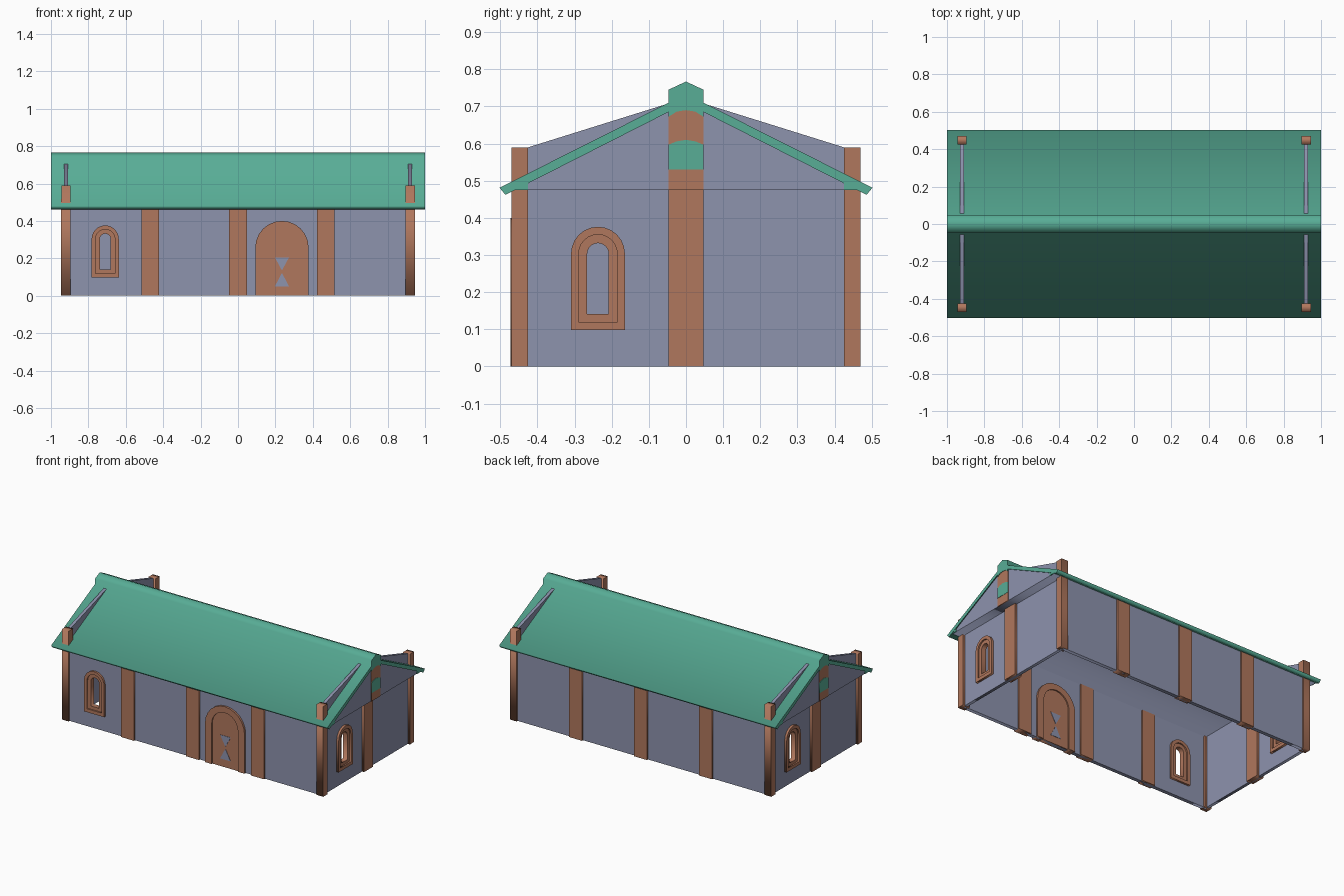
import bpy, math
from mathutils import Matrix

if "Cube" in bpy.data.objects:
    bpy.data.objects.remove(bpy.data.objects["Cube"])


def material(name, rgb):
    m = bpy.data.materials.new(name)
    lin = [((c / 255 + 0.055) / 1.055) ** 2.4 for c in rgb]
    m.diffuse_color = (*lin, 1)
    m.use_nodes = True
    m.node_tree.nodes["Principled BSDF"].inputs["Base Color"].default_value = m.diffuse_color
    return m


GREEN = material("roof green", (88, 173, 150))
STONE = material("wall lavender grey", (141, 147, 174))
WOOD = material("timber brown", (176, 119, 93))


def rect(x0, x1, z0, z1):
    return [(x0, z0), (x1, z0), (x1, z1), (x0, z1)]


def arch(cx, w, z0, z1, n=12):
    """Round-topped outline."""
    r = w / 2
    top = [(cx + r * math.cos(math.pi * i / n), z1 - r + r * math.sin(math.pi * i / n))
           for i in range(n + 1)]
    return [(cx - r, z0), (cx + r, z0)] + top


def mirrored(half):
    """Complete a right-hand outline running from bottom to the top centre."""
    return half + [(-x, z) for x, z in reversed(half) if abs(x) > 1e-6]


def panel(name, loops, thick, dist, turn, mat):
    """Upright plate with holes; dist is how far it lies from the centre,
    turn 0 = front, 90 = right, 180 = back, -90 = left."""
    cu = bpy.data.curves.new(name, 'CURVE')
    cu.dimensions = '2D'
    cu.fill_mode = 'BOTH'
    cu.extrude = thick / 2
    for pts in loops:
        s = cu.splines.new('POLY')
        s.points.add(len(pts) - 1)
        for p, (x, z) in zip(s.points, pts):
            p.co = (x, z, 0, 1)
        s.use_cyclic_u = True
    tmp = bpy.data.objects.new("tmp", cu)
    me = bpy.data.meshes.new_from_object(tmp)
    bpy.data.objects.remove(tmp)
    me.transform(Matrix.Rotation(math.radians(turn), 4, 'Z')
                 @ Matrix.Translation((0, -dist, 0))
                 @ Matrix.Rotation(math.pi / 2, 4, 'X'))
    me.materials.clear()
    me.materials.append(mat)
    me.name = name
    ob = bpy.data.objects.new(name, me)
    bpy.context.collection.objects.link(ob)
    return ob


WX, WY = 0.92, 0.4475   # wall centre lines


def window(name, cx, dist, turn):
    panel(name + "_frame", [arch(cx, .145, .098, .376), arch(cx, .104, .12, .355)],
          .05, dist, turn, WOOD)
    panel(name + "_inner_frame", [arch(cx, .106, .119, .356), arch(cx, .058, .141, .332)],
          .032, dist, turn, WOOD)


# long walls
front_x = -0.71
panel("front_wall", [rect(-WX, WX, 0, .478), arch(front_x, .1, .122, .353)], .024, WY, 0, STONE)
panel("back_wall", [rect(-WX, WX, 0, .478)], .024, WY, 180, STONE)
window("front_window", front_x, WY, 0)

# posts along the long walls
for side, turn in (("front", 0), ("back", 180)):
    for i, x in enumerate((-.47, 0, .47)):
        panel(f"{side}_post_{i}", [rect(x - .047, x + .047, 0, .474)], .045, WY, turn, WOOD)

# door with an arched surround and hourglass inlay
DX = .235
panel("door_surround", [arch(DX, .285, 0, .4)[1:] + [(DX - .1425, 0), (DX - .095, 0)]
                        + arch(DX, .19, 0, .36)[:1:-1] + [(DX + .095, 0)]],
      .05, WY, 0, WOOD)
panel("door", [arch(DX, .192, 0, .361)], .034, WY, 0, WOOD)
for i, tri in enumerate(([(-.038, .205), (0, .135), (.038, .205)],
                         [(-.038, .05), (.038, .05), (0, .122)])):
    panel(f"door_inlay_{i}", [[(DX + x, z) for x, z in tri]], .038, WY, 0, STONE)

# end walls with raised parapets, windows, posts and gable decoration
gable_arc = [(.047, .672), (.025, .686), (0, .69)]
for side, turn in (("right", 90), ("left", -90)):
    outline = mirrored([(WY, 0), (WY, .585), (.425, .59), (.047, .708)])
    panel(side + "_end_wall", [outline, arch(-.237, .1, .122, .353)], .02, WX, turn, STONE)
    window(side + "_window", -.237, WX, turn)
    panel(side + "_end_post", [rect(-.047, .047, 0, .4745)], .05, WX, turn, WOOD)
    for s in (-1, 1):
        a, b = sorted((s * .425, s * .47))
        panel(f"{side}_corner_post_{s}", [rect(a, b, 0, .59)], .05, WX, turn, WOOD)
        panel(f"{side}_eave_trim_{s}", [[(s * .425, .475), (s * .468, .475), (s * .425, .497)]],
              .006, .995, turn, GREEN)
    panel(side + "_gable_post", [mirrored([(.047, .475)] + gable_arc)], .006, .994, turn, WOOD)
    panel(side + "_gable_inlay",
          [mirrored([(.047, .53), (.047, .597), (.025, .606), (0, .61)])],
          .006, .996, turn, GREEN)

# solid gable body under the roof, its flat base is the ceiling
panel("gable_body", [mirrored([(.465, .475), (.05, .688)])], 1.988, 0, 90, STONE)

# roof slabs and ridge cap in one section
roof = [(.047, .672), (.047, .685), (.486, .462), (.502, .481),
        (.047, .71), (.047, .745), (0, .767)]
panel("roof", [mirrored(roof) + [(-.025, .686), (0, .69), (.025, .686)]], 2.0, 0, 90, GREEN)
